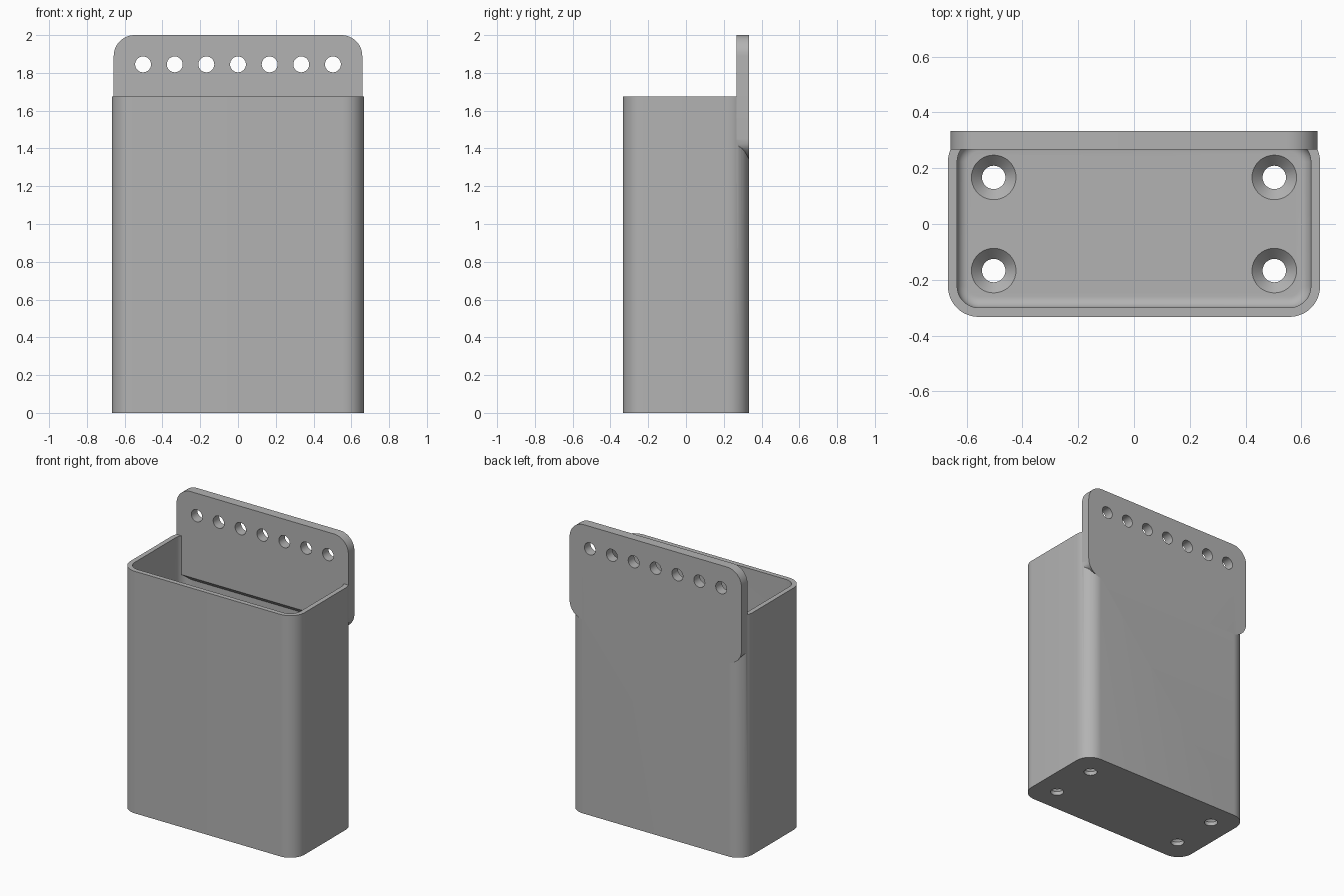
import bpy, bmesh
from math import sin, cos, pi

if "Cube" in bpy.data.objects:
    bpy.data.objects.remove(bpy.data.objects["Cube"], do_unlink=True)

grey = bpy.data.materials.new("plain grey")
grey.use_nodes = True
grey.diffuse_color = (0.45, 0.45, 0.45, 1)
grey.node_tree.nodes["Principled BSDF"].inputs["Base Color"].default_value = grey.diffuse_color

HX, HY, TOP = 0.667, 0.333, 1.675    # outer half sizes and rim height
WALL, FLOOR, CORNER = 0.033, 0.067, 0.11
PLATE_Y, PLATE_LOW = 0.267, 1.34     # front face and lower edge of the hanger


def rounded_rect(hx, hy, r, steps=12):
    pts = []
    for q, (sx, sy) in enumerate([(1, 1), (-1, 1), (-1, -1), (1, -1)]):
        for i in range(steps + 1):
            a = (q + i / steps) * pi / 2
            pts.append((sx * (hx - r) + r * cos(a), sy * (hy - r) + r * sin(a)))
    return pts


def circle(x, y, r, n=40):
    return [(x + r * cos(2 * pi * i / n), y + r * sin(2 * pi * i / n)) for i in range(n)]


def loft(name, rings):
    """Closed solid through rings of 3D points."""
    bm = bmesh.new()
    loops = [[bm.verts.new(p) for p in ring] for ring in rings]
    n = len(loops[0])
    for a, b in zip(loops, loops[1:]):
        for i in range(n):
            j = (i + 1) % n
            bm.faces.new((a[i], a[j], b[j], b[i]))
    bm.faces.new(loops[0][::-1])
    bm.faces.new(loops[-1])
    bmesh.ops.remove_doubles(bm, verts=bm.verts, dist=1e-6)
    bmesh.ops.recalc_face_normals(bm, faces=bm.faces)
    mesh = bpy.data.meshes.new(name)
    bm.to_mesh(mesh)
    bm.free()
    mesh.materials.append(grey)
    obj = bpy.data.objects.new(name, mesh)
    bpy.context.collection.objects.link(obj)
    return obj


def at_z(pts, z):
    return [(x, y, z) for x, y in pts]


def combine(target, tool, operation):
    """Boolean the tool into the target, then discard the tool."""
    mod = target.modifiers.new("combine", "BOOLEAN")
    mod.operation, mod.solver, mod.object = operation, "EXACT", tool
    bpy.context.view_layer.objects.active = target
    bpy.ops.object.modifier_apply(modifier=mod.name)
    bpy.data.objects.remove(tool, do_unlink=True)


# Container shell
outline = rounded_rect(HX, HY, CORNER)
box = loft("container", [at_z(outline, 0), at_z(outline, TOP)])

# Cavity with a rounded floor edge
fillet, rings = 0.04, []
for i in range(9):
    a = i / 8 * pi / 2
    inset = WALL + fillet * (1 - sin(a))
    rings.append(at_z(rounded_rect(HX - inset, HY - inset, CORNER - inset),
                      FLOOR + fillet * (1 - cos(a))))
rings.append(at_z(rounded_rect(HX - WALL, HY - WALL, CORNER - WALL), TOP + 0.1))
combine(box, loft("cavity_cutter", rings), "DIFFERENCE")

# Countersunk holes in the floor
for x in (-0.503, 0.503):
    for y in (-0.167, 0.167):
        sections = [(0.042, -0.05), (0.042, FLOOR - 0.04), (0.08, FLOOR), (0.08, FLOOR + 0.01)]
        hole = loft("floor_hole_cutter", [at_z(circle(x, y, r), z) for r, z in sections])
        combine(box, hole, "DIFFERENCE")

# Hanger plate, its lower edge sloping up towards the front
mid, half = (2 + PLATE_LOW) / 2, (2 - PLATE_LOW) / 2
shape = [(x, z + mid) for x, z in rounded_rect(0.658, half, 0.11)]
slope = PLATE_LOW + HY - PLATE_Y
plate = loft("hanger_plate", [[(x, PLATE_Y, max(z, slope)) for x, z in shape],
                              [(x, HY, z) for x, z in shape]])

# Row of holes along the plate
for i in range(-3, 4):
    ring = circle(i * 0.1675, 1.845, 0.042)
    hole = loft("plate_hole_cutter", [[(x, y, z) for x, z in ring] for y in (0.2, 0.4)])
    combine(plate, hole, "DIFFERENCE")
combine(box, plate, "UNION")

# Smooth the rounded surfaces, keep edges crisp
bpy.ops.object.select_all(action="DESELECT")
box.select_set(True)
bpy.context.view_layer.objects.active = box
bpy.ops.object.shade_smooth_by_angle(angle=pi / 6)
